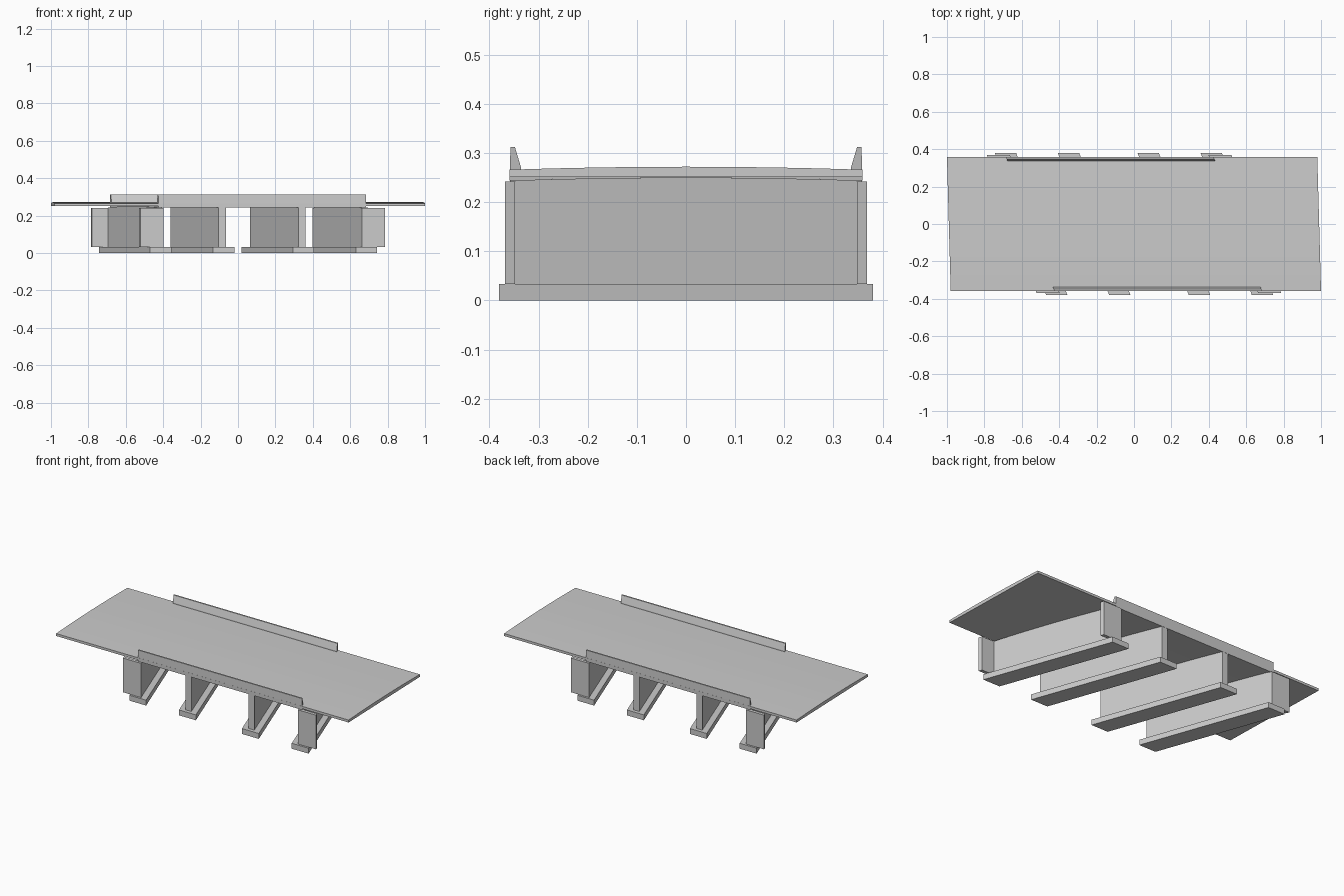
import bpy, bmesh

if "Cube" in bpy.data.objects:
    bpy.data.objects.remove(bpy.data.objects["Cube"])

SKEW = -0.36       # plan skew of the bridge (dx per dy)
END_SKEW = -0.028  # plan skew of the outer approach ends
HALF = 0.359       # half width of the deck
N = 8              # segments across the road crown


def extrude(name, profile, x0, x1, s0=SKEW, s1=SKEW):
    """Extrude a (y, z) profile along x, each end cut at its own plan skew."""
    bm = bmesh.new()
    a = [bm.verts.new((x0 + s0 * y, y, z)) for y, z in profile]
    b = [bm.verts.new((x1 + s1 * y, y, z)) for y, z in profile]
    bm.faces.new(a)
    bm.faces.new(b[::-1])
    n = len(a)
    for i in range(n):
        j = (i + 1) % n
        bm.faces.new((a[i], b[i], b[j], a[j]))
    bmesh.ops.recalc_face_normals(bm, faces=bm.faces)
    me = bpy.data.meshes.new(name)
    bm.to_mesh(me)
    bm.free()
    ob = bpy.data.objects.new(name, me)
    bpy.context.collection.objects.link(ob)
    return ob


def crown(half, z):
    """Cambered line across the road, 0.006 higher at the centre than the kerb."""
    ys = [-half + 2 * half * i / N for i in range(N + 1)]
    return [(y, z + 0.006 * (1 - (y / HALF) ** 2)) for y in ys]


def rect(y0, y1, z0, z1):
    return [(y0, z0), (y1, z0), (y1, z1), (y0, z1)]


# Main deck slab, cambered above and below
extrude("deck", crown(HALF, 0.266) + crown(HALF, 0.244)[::-1], -0.555, 0.555)

# Approach slabs beyond the deck ends
approach = crown(HALF, 0.266) + [(HALF, 0.251), (-HALF, 0.251)]
extrude("approach_left", approach, -0.99, -0.555, END_SKEW, SKEW)
extrude("approach_right", approach, 0.555, 0.99, SKEW, END_SKEW)

# Parapets with sloped inner faces
for s, side in ((-1, "front"), (1, "back")):
    barrier = [(0.359, 0.25), (0.357, 0.312), (0.348, 0.312),
               (0.336, 0.272), (0.335, 0.25)]
    extrude("parapet_" + side, [(s * y, z) for y, z in barrier], -0.555, 0.555)

# Support walls on strip footings
supports = (("abutment_left", -0.55, 0.348), ("pier_left", -0.213, 0.358),
            ("pier_right", 0.213, 0.358), ("abutment_right", 0.55, 0.348))
for name, x, half in supports:
    wall = crown(half, 0.244) + [(half, 0.033), (-half, 0.033)]
    extrude(name, wall, x - 0.019, x + 0.019)
    extrude(name + "_footing", rect(-0.38, 0.38, 0, 0.033), x - 0.057, x + 0.057)

# Wing walls running outward from both ends of each abutment
for sx, lr in ((-1, "left"), (1, "right")):
    for sy, fb in ((-1, "front"), (1, "back")):
        extrude(f"wing_wall_{lr}_{fb}", rect(sy * 0.348, sy * 0.368, 0.033, 0.242),
                sx * 0.531, sx * 0.654)
